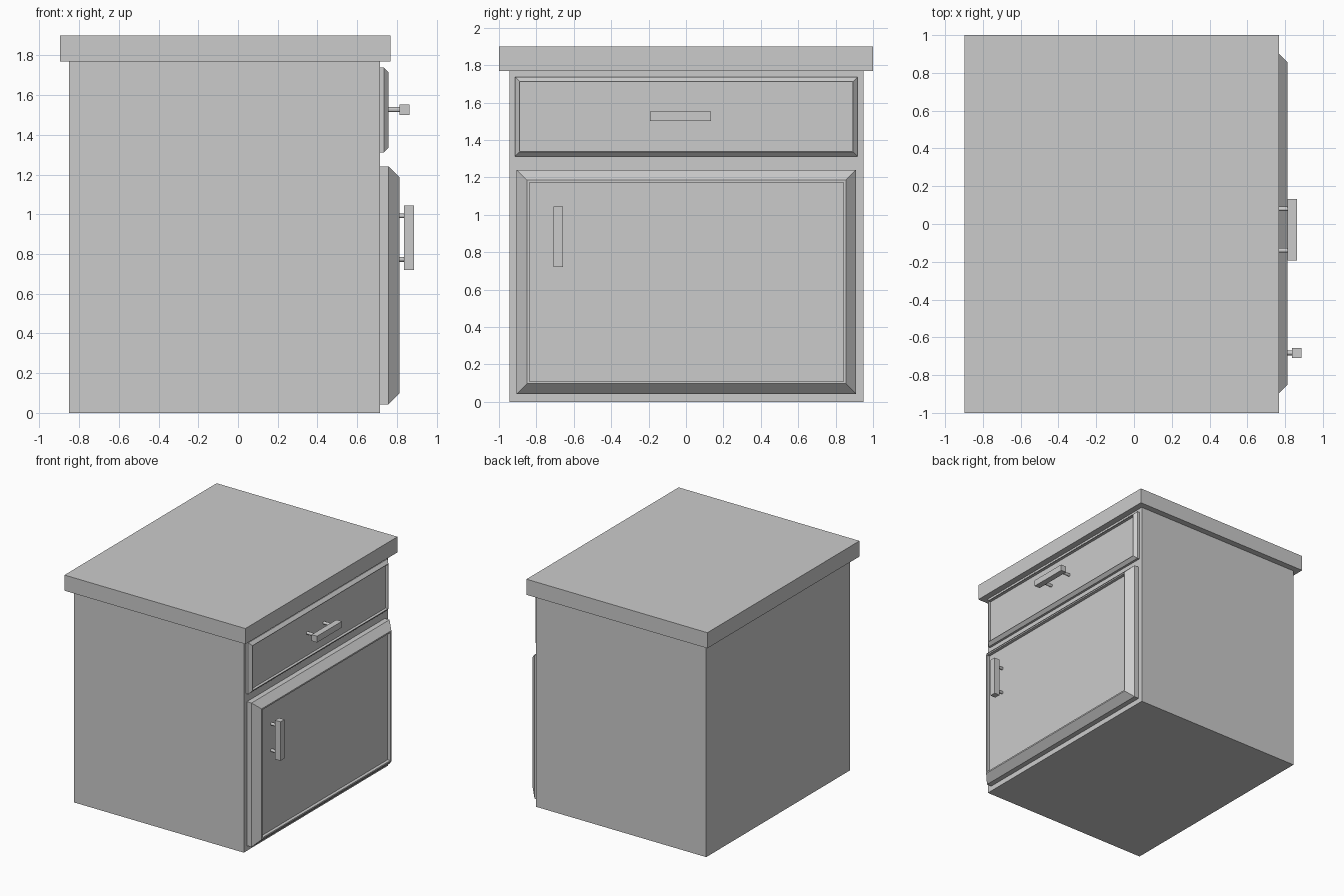
import bpy, bmesh
from mathutils import Matrix

if "Cube" in bpy.data.objects:
    bpy.data.objects.remove(bpy.data.objects["Cube"])


def finish(name, bm):
    bmesh.ops.recalc_face_normals(bm, faces=bm.faces)
    mesh = bpy.data.meshes.new(name)
    bm.to_mesh(mesh)
    bm.free()
    obj = bpy.data.objects.new(name, mesh)
    bpy.context.collection.objects.link(obj)
    return obj


def add_box(bm, lo, hi):
    size = [b - a for a, b in zip(lo, hi)]
    mid = [(a + b) / 2 for a, b in zip(lo, hi)]
    bmesh.ops.create_cube(bm, size=1, matrix=Matrix.Translation(mid) @ Matrix.Diagonal((*size, 1)))


def box(name, lo, hi):
    bm = bmesh.new()
    add_box(bm, lo, hi)
    return finish(name, bm)


def panel(name, y0, y1, z0, z1, profile):
    """Rectangular front lofted through (x, inset) steps."""
    bm = bmesh.new()
    rings = []
    for x, i in profile:
        corners = [(y0 + i, z0 + i), (y1 - i, z0 + i), (y1 - i, z1 - i), (y0 + i, z1 - i)]
        rings.append([bm.verts.new((x, y, z)) for y, z in corners])
    for a, b in zip(rings, rings[1:]):
        for k in range(4):
            n = (k + 1) % 4
            bm.faces.new((a[k], a[n], b[n], b[k]))
    bm.faces.new(rings[0])
    bm.faces.new(rings[-1])
    return finish(name, bm)


def handle(name, base_x, bar_x, y, z, vertical):
    """Square bar on two round posts, centred on (y, z)."""
    bm = bmesh.new()
    half_y, half_z = (0.026, 0.162) if vertical else (0.163, 0.026)
    add_box(bm, (bar_x, y - half_y, z - half_z), (bar_x + 0.05, y + half_y, z + half_z))
    length = bar_x + 0.01 - base_x
    for s in (-0.11, 0.11):
        py, pz = (y, z + s) if vertical else (y + s, z)
        m = Matrix.Translation((base_x + length / 2, py, pz)) @ Matrix.Rotation(1.570796, 4, 'Y')
        bmesh.ops.create_cone(bm, cap_ends=True, segments=12, radius1=0.012,
                              radius2=0.012, depth=length, matrix=m)
    return finish(name, bm)


# Carcass and overhanging top
box("cabinet_body", (-0.85, -0.945, 0), (0.715, 0.948, 1.77))
box("countertop", (-0.897, -1, 1.77), (0.768, 1, 1.90))

# Drawer front and door: chamfered edge, thin rim, recessed panel
panel("drawer_front", -0.915, 0.918, 1.312, 1.738,
      [(0.71, 0), (0.734, 0), (0.758, 0.024), (0.758, 0.028), (0.735, 0.028)])
panel("door", -0.905, 0.91, 0.043, 1.241,
      [(0.71, 0), (0.758, 0), (0.813, 0.055), (0.813, 0.067), (0.787, 0.067)])

# Pulls
handle("drawer_handle", 0.73, 0.813, -0.03, 1.527, False)
handle("door_handle", 0.78, 0.837, -0.683, 0.882, True)
